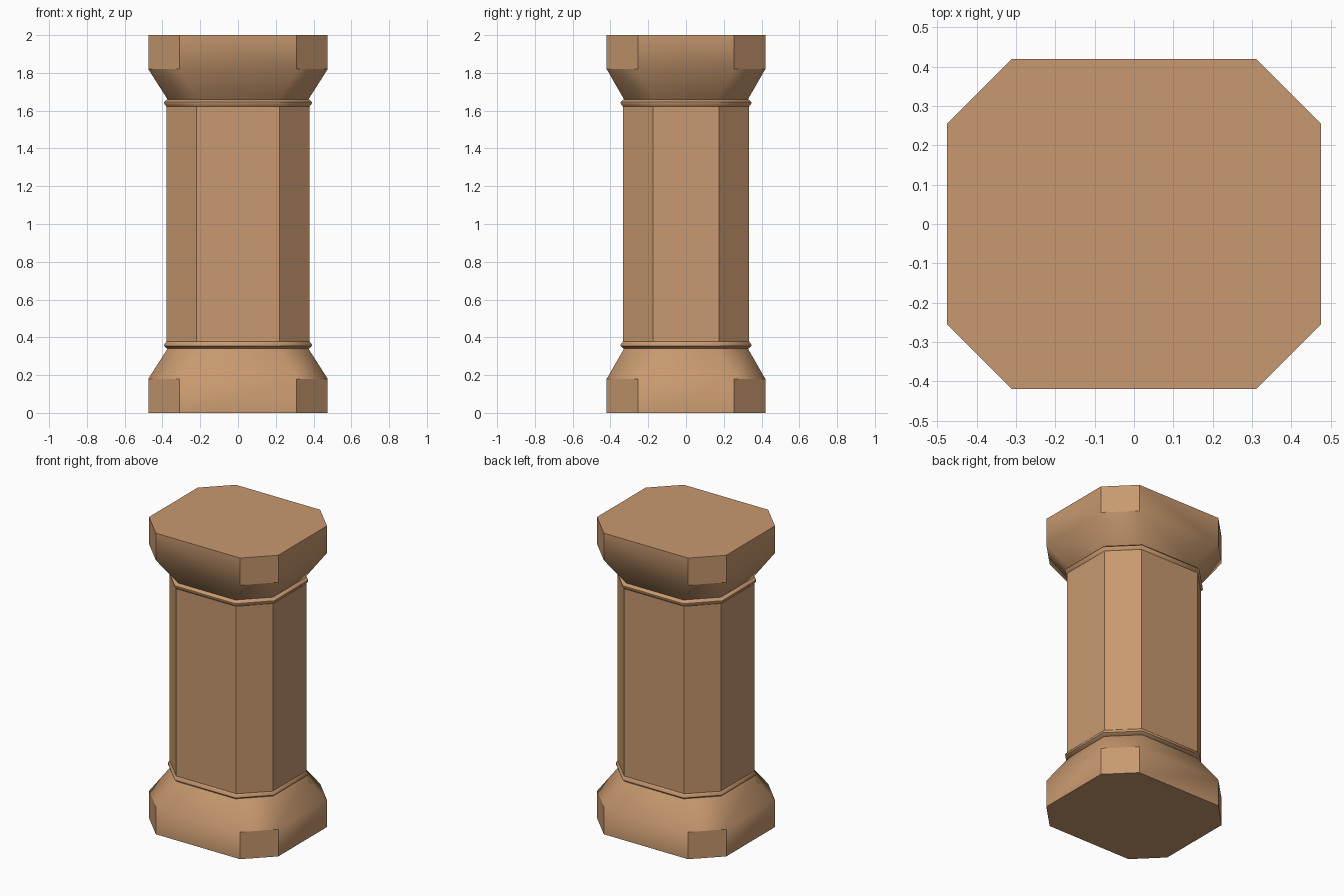
import bpy, bmesh, math

if "Cube" in bpy.data.objects:
    bpy.data.objects.remove(bpy.data.objects["Cube"])

stone = bpy.data.materials.new("tan_stone")
stone.diffuse_color = (0.578, 0.32, 0.16, 1)
stone.use_nodes = True
stone.node_tree.nodes["Principled BSDF"].inputs["Base Color"].default_value = stone.diffuse_color


def octagon(hx, hy, c):
    """Rectangle outline with its corners cut by c."""
    return [(hx, -hy + c), (hx, hy - c), (hx - c, hy), (-hx + c, hy),
            (-hx, hy - c), (-hx, -hy + c), (-hx + c, -hy), (hx - c, -hy)]


def loft(name, rings, flip=False, smooth=None):
    """Stack octagon rings (z, half x, half y, corner cut) and cap the ends."""
    bm = bmesh.new()
    loops = [[bm.verts.new((x, y, 2 - z if flip else z)) for x, y in octagon(hx, hy, c)]
             for z, hx, hy, c in rings]
    for a, b in zip(loops, loops[1:]):
        for i in range(8):
            j = (i + 1) % 8
            bm.faces.new((a[i], a[j], b[j], b[i]))
    bm.faces.new(loops[0][::-1])
    bm.faces.new(loops[-1])
    bmesh.ops.recalc_face_normals(bm, faces=bm.faces)
    me = bpy.data.meshes.new(name)
    bm.to_mesh(me)
    bm.free()
    me.materials.append(stone)
    ob = bpy.data.objects.new(name, me)
    bpy.context.collection.objects.link(ob)
    if smooth:
        bpy.ops.object.select_all(action='DESELECT')
        ob.select_set(True)
        bpy.context.view_layer.objects.active = ob
        bpy.ops.object.shade_smooth_by_angle(angle=math.radians(smooth))


# Plinth profile: straight block, then a slope up to the neck
plinth = [(0, 0.475, 0.42, 0.165), (0.18, 0.475, 0.42, 0.165), (0.34, 0.373, 0.328, 0.162)]
# Thin pointed moulding around each end of the shaft
bead = [(0.34, 0.375, 0.33, 0.162), (0.354, 0.391, 0.346, 0.168),
        (0.362, 0.391, 0.346, 0.168), (0.378, 0.379, 0.334, 0.16)]

# Base and capital mirror each other
for prefix, flip in (("base", False), ("capital", True)):
    loft(prefix + "_block", plinth, flip, 40)
    loft(prefix + "_moulding", bead, flip, 40)

# Shaft
loft("shaft", [(0.37, 0.379, 0.334, 0.159), (1.63, 0.379, 0.334, 0.159)])
